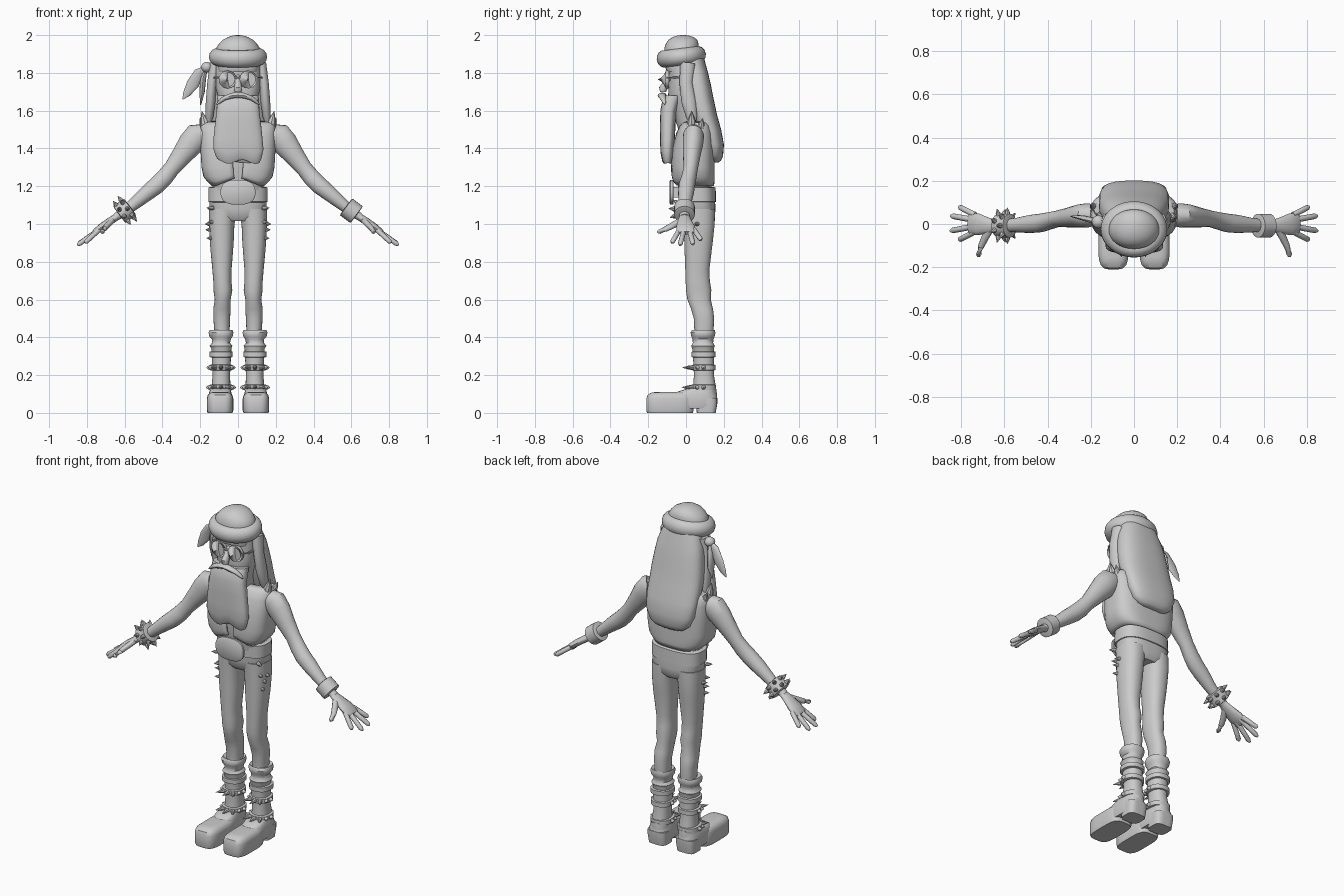
import bpy, bmesh, math
from mathutils import Vector

grey = bpy.data.materials.new("plain grey")
grey.diffuse_color = (0.6, 0.6, 0.6, 1)


def skin(name, rings, caps=True):
    """Join equal rings of points into one closed surface."""
    bm = bmesh.new()
    vs = [[bm.verts.new(p) for p in r] for r in rings]
    n = len(vs[0])
    for a, b in zip(vs, vs[1:]):
        for i in range(n):
            j = (i + 1) % n
            bm.faces.new((a[i], a[j], b[j], b[i]))
    if caps:
        bm.faces.new(vs[0])
        bm.faces.new(vs[-1])
    bmesh.ops.recalc_face_normals(bm, faces=bm.faces)
    me = bpy.data.meshes.new(name)
    bm.to_mesh(me)
    bm.free()
    me.materials.append(grey)
    ob = bpy.data.objects.new(name, me)
    bpy.context.collection.objects.link(ob)
    return ob


def loft(name, rows, p=2.0, n=32, caps=True):
    """Stack level sections (z, cx, cy, rx, ry); p squares the corners."""
    rings = []
    for z, cx, cy, rx, ry in rows:
        ring = []
        for i in range(n):
            c, s = math.cos(2 * math.pi * i / n), math.sin(2 * math.pi * i / n)
            r = (abs(c) ** p + abs(s) ** p) ** (-1 / p)
            ring.append((cx + rx * c * r, cy + ry * s * r, z))
        rings.append(ring)
    return skin(name, rings, caps)


def tube(name, rows, n=16):
    """Sweep along rows (point, radius near y, radius across)."""
    pts = [Vector(r[0]) for r in rows]
    rings = []
    for k, (_, ra, rb) in enumerate(rows):
        t = (pts[min(k + 1, len(pts) - 1)] - pts[max(k - 1, 0)]).normalized()
        ref = Vector((1, 0, 0)) if abs(t.y) > 0.9 else Vector((0, 1, 0))
        a = (ref - t * ref.dot(t)).normalized()
        b = t.cross(a)
        rings.append([pts[k] + a * ra * math.cos(2 * math.pi * i / n)
                      + b * rb * math.sin(2 * math.pi * i / n) for i in range(n)])
    return skin(name, rings)


def spike(name, base, d, r=0.013, length=0.035):
    base, d = Vector(base), Vector(d).normalized()
    return tube(name, [(base - d * 0.008, r, r), (base + d * length * .3, r * .85, r * .85),
                       (base + d * length, .001, .001)], 8)


def ball(name, loc, size):
    bpy.ops.mesh.primitive_uv_sphere_add(segments=20, ring_count=12, location=loc)
    ob = bpy.context.object
    ob.name, ob.scale = name, size
    ob.data.materials.append(grey)
    return ob


# legs, boots and straps
for s, side in ((-1, "right"), (1, "left")):
    def part(name, rows, p=2.0):
        return loft(f"{side}_{name}", [(z, s * x, y, a, b) for z, x, y, a, b in rows], p)
    part("trouser_leg", [(.42, .085, .095, .04, .05), (.5, .086, .095, .044, .054),
                         (.55, .085, .085, .046, .058), (.6, .081, .069, .042, .062),
                         (.65, .08, .067, .05, .067), (.7, .083, .062, .048, .064),
                         (.76, .085, .06, .051, .064), (.9, .086, .066, .063, .075),
                         (1.0, .086, .07, .067, .082), (1.08, .079, .068, .076, .085)], 2.3)
    part("boot_shaft", [(.05, .09, .1, .05, .062), (.1, .09, .1, .052, .064),
                        (.14, .09, .098, .05, .06), (.2, .088, .095, .046, .053),
                        (.28, .088, .093, .05, .055), (.34, .088, .09, .053, .057),
                        (.355, .09, .09, .06, .063), (.37, .09, .09, .048, .054),
                        (.39, .088, .09, .05, .055), (.405, .09, .09, .062, .062),
                        (.425, .09, .09, .066, .066), (.44, .089, .092, .06, .06),
                        (.43, .088, .092, .045, .05)], 2.3)
    part("boot_toe", [(0, .095, -.085, .066, .121), (.012, .095, -.085, .07, .125),
                      (.075, .095, -.085, .07, .125), (.095, .095, -.083, .065, .12),
                      (.108, .095, -.078, .05, .103), (.111, .095, -.075, .03, .08)], 4)
    part("boot_instep", [(.022, .094, .05, .058, .1), (.04, .094, .05, .063, .112),
                         (.09, .094, .05, .063, .115), (.112, .094, .055, .058, .1),
                         (.13, .092, .085, .054, .075)], 3)
    part("boot_heel", [(0, .094, .107, .056, .05), (.05, .094, .11, .06, .056),
                       (.08, .094, .11, .06, .056)], 4)
    for name, z, rx, ry in (("top_strap", .31, .062, .064), ("middle_strap", .24, .06, .062),
                            ("ankle_strap", .135, .062, .066)):
        part(name, [(z - .016, .09, .093, rx - .008, ry - .008), (z - .013, .09, .093, rx, ry),
                    (z + .013, .09, .093, rx, ry), (z + .016, .09, .093, rx - .008, ry - .008)], 2.4)
        if z < .3:
            for k in range(7):
                a = math.radians(180 + 30 * k)
                d = (math.cos(a), math.sin(a), 0)
                spike(f"{side}_{name}_spike", (s * .09 + d[0] * rx, .093 + d[1] * ry, z), d,
                      .013, .05 if 1 < k < 5 else .018)

    # hip spikes
    for z, x, y in ((1.085, .14, 0), (1.01, .135, .015), (.97, .147, .04), (.925, .14, .03),
                    (1.0, .15, .06)):
        spike(f"{side}_hip_spike", (s * x, y, z), (s, -.6, 0), .012, .03)

    # arm
    tube(f"{side}_arm", [((s * .185, .04, 1.475), .05, .055), ((s * .215, .04, 1.465), .056, .072),
                         ((s * .25, .037, 1.425), .054, .068), ((s * .3, .03, 1.36), .046, .054),
                         ((s * .35, .025, 1.295), .038, .043), ((s * .39, .015, 1.245), .04, .046),
                         ((s * .43, .005, 1.205), .043, .046), ((s * .48, 0, 1.165), .042, .042),
                         ((s * .54, -.005, 1.115), .034, .034), ((s * .6, -.008, 1.065), .028, .026),
                         ((s * .65, -.008, 1.035), .026, .02)], 20)
    # wrist band
    c, d = Vector((s * .6, -.008, 1.07)), Vector((s * .8, 0, -.6))
    tube(f"{side}_wrist_band", [(c - d * .036, .045, .045), (c - d * .033, .055, .055),
                                (c + d * .033, .055, .055), (c + d * .036, .045, .045)], 24)
    if s < 0:
        e = d.cross(Vector((0, 1, 0)))
        for k in range(16):
            a = math.tau * k / 16
            o = Vector((0, math.cos(a), 0)) + e * math.sin(a)
            spike("wrist_spike", c + o * .054 + d * (.018 if k % 2 else -.018), o, .013, .03)
    # hand with four fingers and a thumb
    tube(f"{side}_palm", [((s * .63, -.008, 1.045), .024, .018), ((s * .67, -.008, 1.02), .036, .02),
                          ((s * .72, -.002, .985), .05, .02), ((s * .755, .002, .96), .05, .016),
                          ((s * .765, .002, .953), .04, .01)])
    for y0, x1, y1, z1 in ((.042, .81, .08, .915), (.018, .848, .038, .892),
                           (-.01, .85, -.032, .888), (-.035, .81, -.075, .9)):
        a, b = Vector((s * .735, y0, .97)), Vector((s * x1, y1, z1))
        tube(f"{side}_finger", [(a, .014, .014), (a.lerp(b, .5), .0135, .0135),
                                (a.lerp(b, .9), .013, .013), (b, .006, .006)], 10)
    tube(f"{side}_thumb", [((s * .665, -.02, 1.02), .02, .016), ((s * .69, -.065, .995), .018, .016),
                           ((s * .708, -.105, .975), .015, .014), ((s * .718, -.14, .96), .013, .013),
                           ((s * .72, -.152, .957), .006, .006)], 10)

    # face halves: glasses, moustache, ear, hair lock, collar spike
    tube(f"{side}_lens_rim", [((s * .055, -.09, 1.765), .047, .047), ((s * .055, -.108, 1.765), .047, .047),
                              ((s * .055, -.112, 1.765), .042, .042), ((s * .055, -.108, 1.765), .038, .038)], 28)
    tube(f"{side}_glasses_arm", [((s * .1, -.1, 1.775), .006, .006), ((s * .122, -.07, 1.775), .006, .006),
                                 ((s * .128, .02, 1.775), .006, .006)], 8)
    tube(f"{side}_moustache", [((0, -.125, 1.682), .022, .014), ((s * .03, -.128, 1.68), .022, .015),
                               ((s * .07, -.122, 1.667), .017, .012), ((s * .1, -.115, 1.645), .01, .009),
                               ((s * .115, -.113, 1.632), .002, .002)], 12)
    ball(f"{side}_ear", (s * .125, 0, 1.75), (.022, .022, .04))
    tube(f"{side}_hair_lock", [((s * .12, .01, 1.85), .04, .03), ((s * .138, .0, 1.75), .035, .025),
                               ((s * .145, .015, 1.65), .04, .026), ((s * .152, .03, 1.57), .03, .022),
                               ((s * .158, .04, 1.51), .006, .005)], 14)
    spike(f"{side}_collar_spike", (s * .175, .03, 1.53), (s * .25, .0, 1), .024, .07)
    spike(f"{side}_back_collar_spike", (s * .185, .08, 1.52), (s * .4, .2, 1), .018, .045)

# hips, belt and buckle
loft("hips", [(1.015, 0, .07, .08, .065), (1.04, 0, .07, .13, .083), (1.08, 0, .068, .152, .088),
              (1.15, 0, .065, .152, .088)], 2.8)
loft("belt", [(1.115, 0, .063, .147, .088), (1.118, 0, .063, .157, .096),
              (1.192, 0, .061, .157, .096), (1.196, 0, .061, .147, .088)], 2.8)
buckle = loft("belt_buckle", [(-.008, 0, 0, .088, .062), (-.004, 0, 0, .092, .066),
                              (.008, 0, 0, .092, .066), (.013, 0, 0, .084, .058)], 2.6)
buckle.rotation_euler = (math.radians(90), 0, 0)
buckle.location = (0, -.074, 1.168)
loft("buckle_mount", [(1.14, 0, -.045, .04, .03), (1.195, 0, -.045, .04, .03)], 4)

# bare torso and open vest
loft("torso", [(1.16, 0, .05, .135, .085), (1.22, 0, .045, .135, .09), (1.3, 0, .04, .165, .098),
               (1.4, 0, .04, .178, .098), (1.5, 0, .05, .165, .08), (1.525, 0, .05, .1, .05)], 3)
vest = loft("vest", [(1.2, 0, .04, .138, .108), (1.225, 0, .038, .163, .113),
                     (1.25, 0, .037, .183, .115), (1.3, 0, .036, .193, .115),
                     (1.4, 0, .04, .199, .113), (1.48, 0, .048, .2, .1), (1.52, 0, .052, .197, .085),
                     (1.537, 0, .055, .185, .068), (1.545, 0, .055, .13, .045)], 3.2, 48, False)
bm = bmesh.new()
bm.from_mesh(vest.data)
bmesh.ops.delete(bm, geom=[f for f in bm.faces if f.calc_center_median().y < 0
                           and abs(f.calc_center_median().x) < .018], context='FACES')
for v in bm.verts:  # front hem rises towards the opening
    if v.co.y < 0 and v.co.z < 1.3:
        v.co.z += .05 * max(0, 1 - abs(v.co.x) / .12) * (1.3 - v.co.z) / .1
bm.to_mesh(vest.data)
bm.free()
m = vest.modifiers.new("thickness", 'SOLIDIFY')
m.thickness = .012

# head, nose, beard and mouth
loft("head", [(1.5, 0, .03, .07, .07), (1.6, 0, .01, .085, .085), (1.66, 0, -.005, .105, .09),
              (1.72, 0, -.005, .117, .088), (1.8, 0, -.005, .12, .085), (1.88, 0, -.01, .115, .085)], 2.6)
tube("nose", [((0, -.08, 1.785), .012, .014), ((0, -.1, 1.75), .018, .016),
              ((0, -.122, 1.715), .022, .022), ((0, -.122, 1.698), .015, .018)])
tube("glasses_bridge", [((-.02, -.106, 1.775), .006, .006), ((.02, -.106, 1.775), .006, .006)], 8)
loft("brow", [(1.805, 0, -.05, .1, .05), (1.825, 0, -.05, .105, .058), (1.85, 0, -.05, .105, .055)], 2.6)
beard = loft("beard", [(1.33, .005, -.098, .108, .02), (1.345, .003, -.1, .12, .027),
                       (1.39, .002, -.1, .133, .036), (1.45, 0, -.098, .13, .039),
                       (1.53, 0, -.096, .122, .041), (1.6, 0, -.092, .113, .044),
                       (1.645, 0, -.08, .112, .047), (1.68, 0, -.065, .108, .045)], 3)
for v in beard.data.vertices:  # ragged lower edge
    if v.co.z < 1.4:
        v.co.z += .012 * math.sin(v.co.x * 45 + .6)

# long hair at the back
loft("back_hair", [(1.325, 0, .155, .06, .016), (1.335, 0, .153, .095, .032), (1.36, 0, .15, .127, .046),
                   (1.42, 0, .145, .153, .056), (1.5, 0, .122, .162, .064), (1.58, 0, .092, .163, .072),
                   (1.66, 0, .072, .16, .075), (1.74, 0, .058, .15, .073), (1.8, 0, .047, .14, .07),
                   (1.88, 0, .02, .115, .075)], 2.6)

# hat: rolled brim, soft crown, knot and cloth tails
bpy.ops.mesh.primitive_torus_add(major_radius=.108, minor_radius=.046, major_segments=40,
                                 minor_segments=14, location=(0, -.025, 1.885),
                                 rotation=(math.radians(7), 0, 0))
brim = bpy.context.object
brim.name, brim.scale = "hat_brim", (1, .85, 1)
brim.data.materials.append(grey)
loft("hat_crown", [(1.86, 0, -.025, .11, .09), (1.93, 0, -.023, .117, .092), (1.955, 0, -.02, .1, .086),
                   (1.975, 0, -.017, .08, .076), (1.99, 0, -.015, .052, .055), (1.998, 0, -.015, .025, .028),
                   (2.0, 0, -.015, .008, .008)], 2.1)
ball("hat_knot", (-.165, .01, 1.83), (.03, .03, .028))
tube("long_cloth_tail", [((-.17, .01, 1.83), .012, .01), ((-.205, .02, 1.8), .012, .028),
                         ((-.24, .03, 1.74), .01, .033), ((-.272, .035, 1.69), .007, .02),
                         ((-.293, .035, 1.66), .002, .002)], 12)
tube("short_cloth_tail", [((-.17, .015, 1.83), .012, .01), ((-.185, .03, 1.77), .025, .016),
                          ((-.19, .035, 1.7), .03, .014), ((-.198, .035, 1.63), .003, .003)], 12)

# smooth shading with sharp edges kept
for ob in bpy.context.collection.objects:
    ob.select_set(True)
bpy.context.view_layer.objects.active = vest
bpy.ops.object.shade_smooth_by_angle(angle=math.radians(40))
